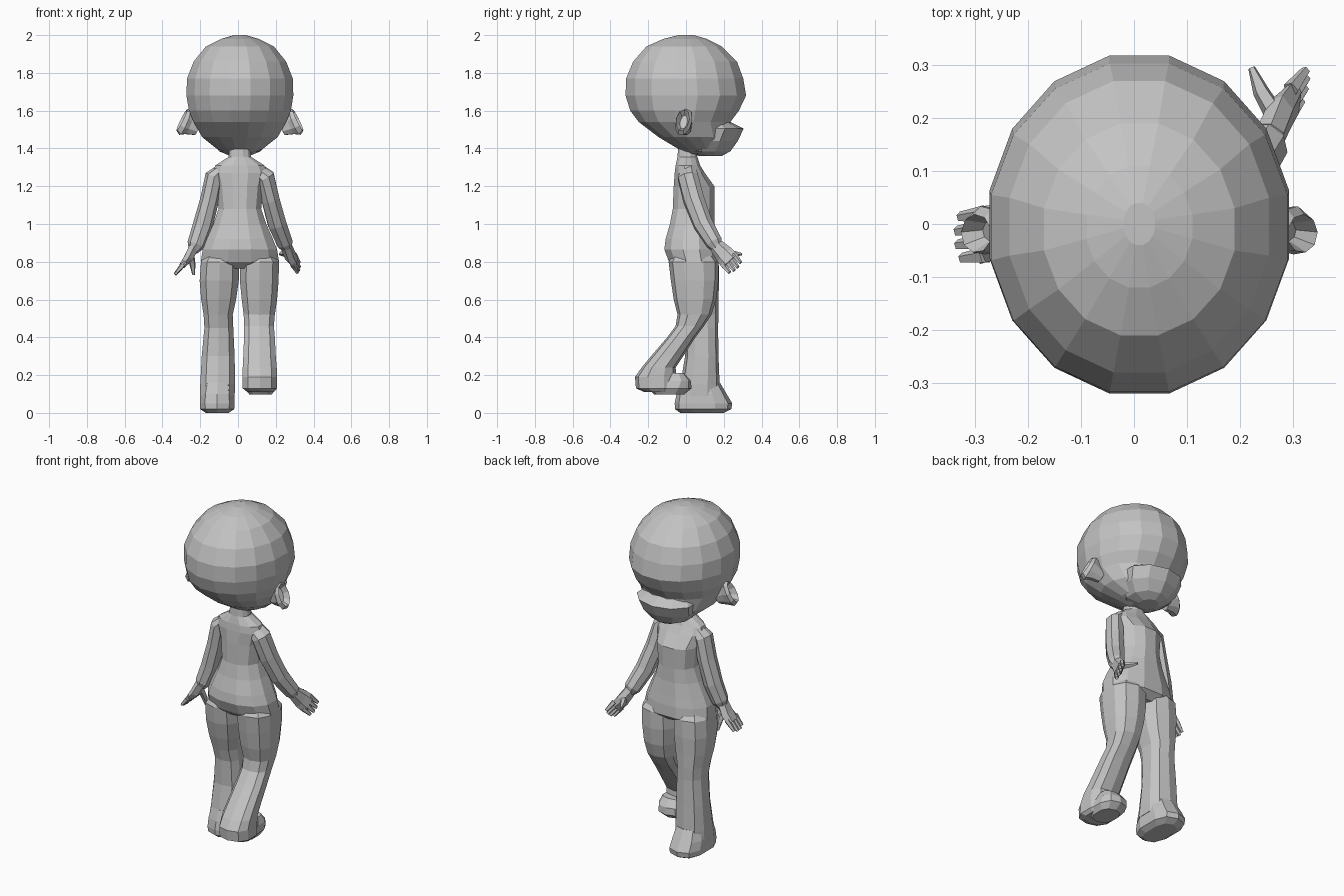
import bpy, bmesh, math
from mathutils import Vector

mat = bpy.data.materials.new("plain grey")
mat.diffuse_color = (0.55, 0.55, 0.55, 1)


def loft(name, rings):
    """Skin a list of equal-length point rings and cap both ends."""
    bm = bmesh.new()
    rows = [[bm.verts.new(p) for p in r] for r in rings]
    n = len(rows[0])
    for a, b in zip(rows, rows[1:]):
        for i in range(n):
            j = (i + 1) % n
            bm.faces.new((a[i], a[j], b[j], b[i]))
    bm.faces.new(rows[0])
    bm.faces.new(rows[-1])
    bmesh.ops.recalc_face_normals(bm, faces=bm.faces)
    me = bpy.data.meshes.new(name)
    bm.to_mesh(me)
    bm.free()
    me.materials.append(mat)
    ob = bpy.data.objects.new(name, me)
    bpy.context.collection.objects.link(ob)
    return ob


def stack(name, levels, sides, power=1.0):
    """Horizontal rings from (z, x0, x1, y_back, y_front)."""
    def p(v):
        return math.copysign(abs(v) ** power, v)
    angles = [2 * math.pi * (i + 0.5) / sides for i in range(sides)]
    unit = [(p(math.cos(a)), p(math.sin(a))) for a in angles]
    mx, my = max(u[0] for u in unit), max(u[1] for u in unit)
    return loft(name, [[Vector(((x0 + x1) / 2 + (x1 - x0) / 2 * u / mx,
                                (y0 + y1) / 2 + (y1 - y0) / 2 * v / my, z)) for u, v in unit]
                       for z, x0, x1, y0, y1 in levels])


def centred(levels):
    """Turn (z, half width, back, front) into levels centred on the body line."""
    return [(z, .01 - w, .01 + w, b, f) for z, w, b, f in levels]


def tube(name, path, side, sides=7):
    """Rings across a path of (x, y, z, half width along side, half thickness)."""
    pts = [Vector(p[:3]) for p in path]
    rings = []
    d_all = (pts[-1] - pts[0]).normalized()
    for k, p in enumerate(path):
        d = (pts[min(k + 1, len(pts) - 1)] - pts[max(k - 1, 0)]).normalized()
        if d.dot(d_all) < 0.2:
            d = d_all
        u = Vector(side)
        u = (u - d * u.dot(d)).normalized()
        v = d.cross(u)
        rings.append([pts[k] + u * p[3] * math.cos(2 * math.pi * i / sides)
                      + v * p[4] * math.sin(2 * math.pi * i / sides) for i in range(sides)])
    return loft(name, rings)


# Head, with the muzzle ledge on the face side (+y)
stack("head", centred([
    (2.0, .03, -.04, .04), (1.98, .10, -.12, .11), (1.94, .18, -.21, .19),
    (1.86, .245, -.28, .27), (1.77, .28, -.317, .303), (1.68, .283, -.32, .318),
    (1.60, .27, -.295, .28), (1.54, .245, -.25, .235), (1.46, .20, -.145, .225),
    (1.40, .125, -.045, .21), (1.37, .06, .0, .17)]), 16)
stack("muzzle", centred([
    (1.54, .13, .05, .235), (1.505, .17, .02, .305), (1.44, .155, .0, .275),
    (1.385, .11, .0, .235), (1.36, .05, .07, .19)]), 10)

# Neck and torso
stack("torso", centred([
    (1.43, .05, -.04, .05), (1.355, .06, -.045, .06), (1.31, .13, -.055, .075),
    (1.27, .145, -.06, .10), (1.2, .125, -.065, .15), (1.08, .113, -.07, .15),
    (1.0, .14, -.085, .152), (.92, .175, -.108, .162), (.865, .197, -.115, .17),
    (.80, .207, -.09, .173), (.765, .13, -.05, .13)]), 12, .9)

# Legs: one standing, one lifted behind
stack("standing_leg", [(.87, -.15, -.02, -.05, .12), (.80, -.196, .004, -.092, .173),
                       (.70, -.203, .004, -.08, .175), (.60, -.195, -.01, -.055, .172),
                       (.52, -.182, -.028, -.03, .172), (.45, -.178, -.025, -.01, .17),
                       (.30, -.192, -.018, -.005, .172), (.15, -.20, -.015, -.03, .178),
                       (.09, -.20, -.018, -.05, .185)], 10, .8)
stack("standing_foot", [(.16, -.185, -.03, -.03, .18), (.10, -.20, -.02, -.05, .215),
                        (.05, -.202, -.018, -.06, .245), (.02, -.20, -.02, -.058, .24),
                        (0, -.17, -.05, -.03, .20)], 10, .75)
stack("lifted_leg", [(.87, .04, .17, -.05, .12), (.80, .012, .217, -.092, .173),
                     (.70, .01, .215, -.08, .172), (.60, .02, .207, -.065, .16),
                     (.52, .03, .195, -.045, .135), (.46, .033, .19, -.055, .095),
                     (.40, .032, .195, -.10, .05), (.30, .028, .20, -.185, -.015),
                     (.24, .025, .205, -.235, -.055), (.19, .025, .207, -.27, -.05),
                     (.13, .025, .207, -.265, -.05), (.11, .05, .19, -.22, -.07)], 10, .8)
stack("lifted_foot", [(.21, .06, .18, -.10, -.01), (.17, .04, .195, -.14, .025),
                      (.13, .035, .20, -.20, .03), (.098, .06, .18, -.17, -.01)], 10, .8)


# Arms and hands
def arm_set(label, side, arm, palm, finger, thumb):
    tube(label + "_arm", arm, side, 8)
    tube(label + "_palm", palm, side, 6)
    base, s, d = Vector(palm[-1][:3]), Vector(side), Vector(finger)
    s = (s - d * (s.dot(d) / d.dot(d))).normalized()
    for i in range(4):
        a = base + s * (i - 1.5) * .026 - d * .3
        b = a + d * (1.15 if i in (1, 2) else 1.0)
        tube(f"{label}_finger_{i + 1}", [(*a, .017, .016), (*b, .010, .009)], side, 5)
    tube(label + "_thumb", thumb, side, 5)


arm_set("left", (0, 1, 0),
        [(-.08, .015, 1.295, .045, .03), (-.125, .015, 1.25, .06, .05), (-.15, .015, 1.13, .058, .05),
         (-.187, .01, .99, .054, .053), (-.222, -.005, .89, .046, .048), (-.238, -.01, .855, .03, .025)],
        [(-.232, -.01, .88, .038, .03), (-.262, -.015, .82, .052, .028), (-.295, -.022, .78, .054, .018)],
        (-.045, -.005, -.055),
        [(-.25, .0, .84, .022, .02), (-.24, .025, .78, .017, .016), (-.235, .035, .73, .007, .007)])
arm_set("right", (.2, 1, .7),
        [(.095, .01, 1.295, .045, .03), (.145, .01, 1.25, .058, .05), (.172, .04, 1.13, .058, .05),
         (.207, .09, 1.00, .054, .052), (.247, .15, .90, .046, .046), (.26, .165, .87, .03, .025)],
        [(.252, .155, .89, .038, .03), (.275, .205, .835, .052, .028), (.30, .235, .80, .054, .018)],
        (.028, .036, -.045),
        [(.27, .20, .85, .022, .02), (.24, .25, .845, .017, .016), (.222, .295, .84, .007, .007)])

# Cupped ears
for label, s in (("left", -1), ("right", 1)):
    tube(label + "_ear", [(.01 + s * .22, .0, 1.51, .045, .03), (.01 + s * .265, -.005, 1.53, .062, .036),
                          (.01 + s * .29, -.012, 1.54, .078, .046), (.01 + s * .308, -.018, 1.55, .064, .036),
                          (.01 + s * .278, -.012, 1.54, .04, .02)], (s * .25, 0, 1), 9)
